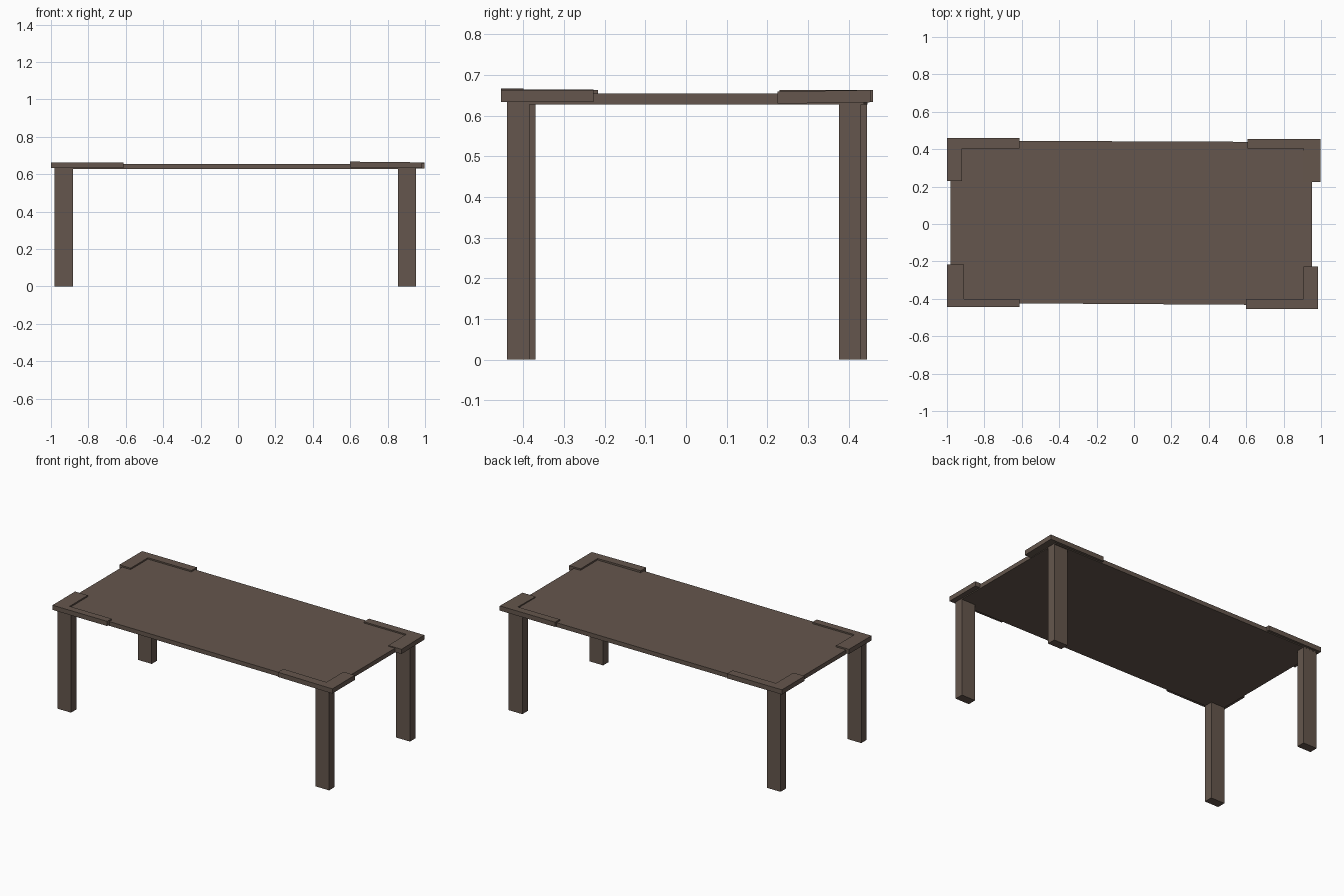
import bpy, bmesh

if "Cube" in bpy.data.objects:
    bpy.data.objects.remove(bpy.data.objects["Cube"])

wood = bpy.data.materials.new("dark_brown_wood")
wood.diffuse_color = (0.13, 0.094, 0.074, 1)
wood.use_nodes = True
wood.node_tree.nodes["Principled BSDF"].inputs["Base Color"].default_value = wood.diffuse_color


def prism(name, outline, z0, z1, slope=(0, 0)):
    """Extrude a flat outline upward; slope tilts it slightly about its first point."""
    ox, oy = outline[0]
    bm = bmesh.new()
    rise = [slope[0] * (x - ox) + slope[1] * (y - oy) for x, y in outline]
    low = [bm.verts.new((x, y, z0 + r)) for (x, y), r in zip(outline, rise)]
    high = [bm.verts.new((x, y, z1 + r)) for (x, y), r in zip(outline, rise)]
    n = len(outline)
    bm.faces.new(low)
    bm.faces.new(high)
    for i in range(n):
        j = (i + 1) % n
        bm.faces.new((low[i], low[j], high[j], high[i]))
    bmesh.ops.recalc_face_normals(bm, faces=bm.faces)
    mesh = bpy.data.meshes.new(name)
    bm.to_mesh(mesh)
    bm.free()
    mesh.materials.append(wood)
    obj = bpy.data.objects.new(name, mesh)
    bpy.context.collection.objects.link(obj)


# Table top, slightly out of square
prism("table_top", [(-0.98, -0.422), (0.952, -0.434), (0.952, 0.438), (-0.98, 0.446)],
      0.627, 0.654)

# L-shaped corner plates: outer corner, arm ends, inner corner, slope
corners = {
    "front_left": ((-1.0, -0.445), (-0.613, -0.217), (-0.91, -0.40), (0, 0)),
    "front_right": ((0.985, -0.455), (0.60, -0.227), (0.905, -0.40), (-0.01, 0)),
    "back_left": ((-1.0, 0.46), (-0.613, 0.23), (-0.92, 0.405), (0, 0)),
    "back_right": ((0.998, 0.455), (0.607, 0.225), (0.905, 0.405), (0, 0.016)),
}
for name, ((ox, oy), (ex, ey), (ix, iy), slope) in corners.items():
    prism(name + "_corner_plate",
          [(ox, oy), (ex, oy), (ex, iy), (ix, iy), (ix, ey), (ox, ey)],
          0.633, 0.663, slope)

# Legs, wider in x than in y
legs = {
    "front_left": (-0.98, -0.425), "front_right": (0.855, -0.44),
    "back_left": (-0.98, 0.39), "back_right": (0.855, 0.376),
}
for name, (x, y) in legs.items():
    w, d = 0.097, 0.055
    prism(name + "_leg", [(x, y), (x + w, y), (x + w, y + d), (x, y + d)], 0, 0.635)
